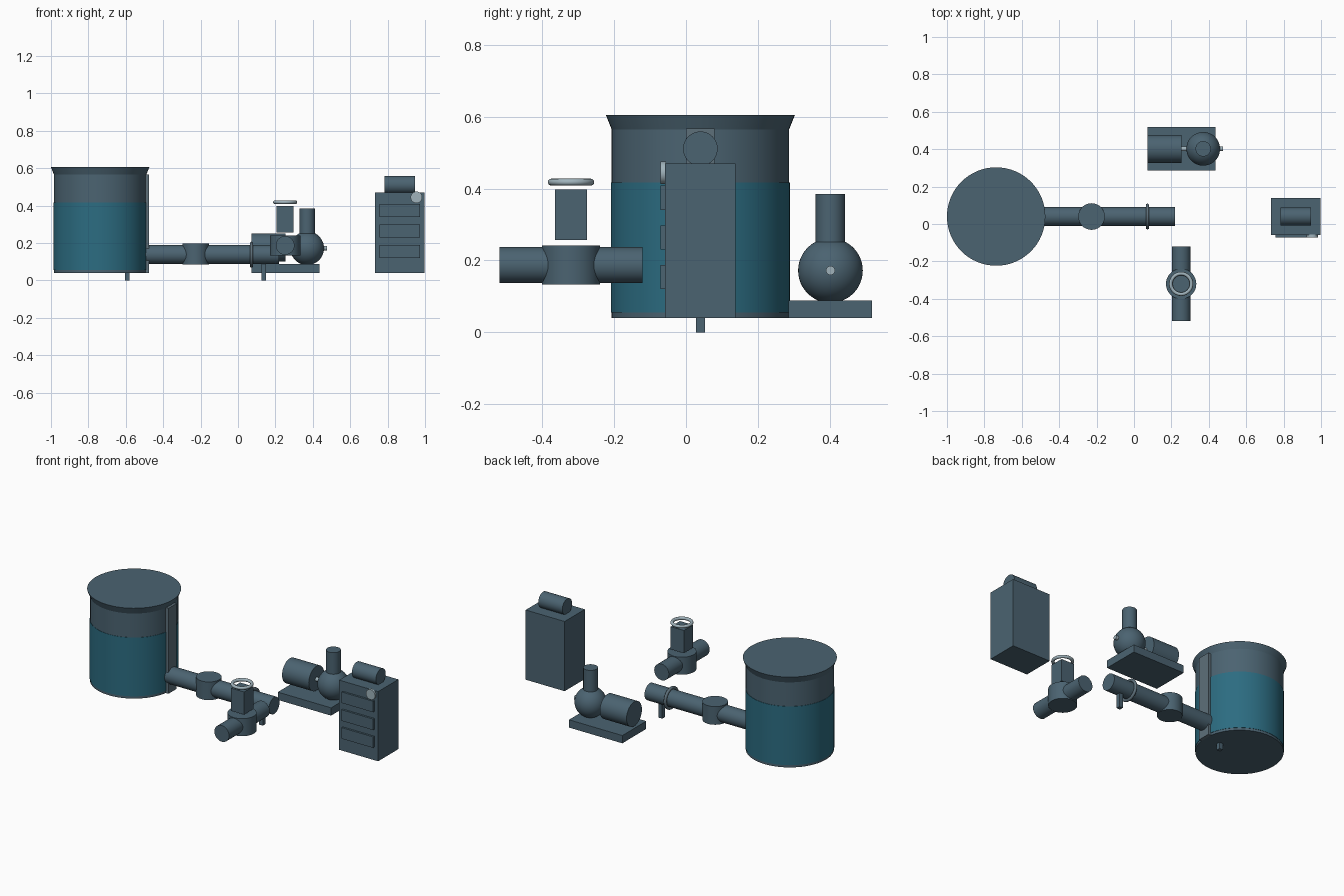
import bpy, math

if "Cube" in bpy.data.objects:
    bpy.data.objects.remove(bpy.data.objects["Cube"])

def material(name, rgb):
    m = bpy.data.materials.new(name)
    m.diffuse_color = (*rgb, 1)
    m.use_nodes = True
    m.node_tree.nodes["Principled BSDF"].inputs["Base Color"].default_value = m.diffuse_color
    return m

SLATE = material("slate", (0.07, 0.125, 0.165))
TEAL = material("teal", (0.025, 0.15, 0.22))
STEEL = material("steel", (0.35, 0.45, 0.5))
TRIM = material("trim", (0.11, 0.16, 0.195))
ROT = {"x": (0, math.pi / 2, 0), "y": (math.pi / 2, 0, 0), "z": (0, 0, 0)}

def finish(name, mat, smooth=True):
    ob = bpy.context.object
    ob.name = name
    ob.data.materials.append(mat)
    if smooth:
        bpy.ops.object.shade_smooth_by_angle(angle=math.radians(35))
    return ob

def box(name, x, y, z, mat=SLATE):
    # x, y, z are (min, max) ranges
    bpy.ops.mesh.primitive_cube_add(size=1, location=[(a + b) / 2 for a, b in (x, y, z)])
    bpy.context.object.scale = [b - a for a, b in (x, y, z)]
    return finish(name, mat, False)

def tube(name, axis, centre, r, length, mat=SLATE, r2=None):
    bpy.ops.mesh.primitive_cone_add(vertices=64, radius1=r, radius2=r if r2 is None else r2,
                                    depth=length, location=centre, rotation=ROT[axis])
    return finish(name, mat)

def ring(name, axis, centre, major, minor, mat):
    bpy.ops.mesh.primitive_torus_add(major_segments=48, minor_segments=12, location=centre,
                                     rotation=ROT[axis], major_radius=major, minor_radius=minor)
    return finish(name, mat)

# Tank with flared lid, liquid band and side strip
TX, Y = -0.737, 0.04
tube("tank_wall", "z", (TX, Y, 0.305), 0.247, 0.53)
tube("tank_liquid_band", "z", (TX, Y, 0.236), 0.249, 0.362, TEAL)
tube("tank_rim", "z", (TX, Y, 0.585), 0.247, 0.04, SLATE, 0.263)
box("tank_side_strip", (-0.495, -0.475), (0.0, 0.08), (0.04, 0.567), TRIM)

# Main pipe with joint, clamps and supports, symmetric about the joint
PX, PZ = -0.227, 0.138
tube("main_pipe", "x", (PX, Y, PZ), 0.051, 0.893)
tube("pipe_joint", "z", (PX, Y, 0.141), 0.071, 0.112)
for side, s in (("left", -1), ("right", 1)):
    ring("pipe_clamp_" + side, "x", (PX + s * 0.299, Y, PZ), 0.06, 0.009, TRIM)
    sx = PX + s * 0.365
    box("pipe_support_" + side, (sx - 0.0125, sx + 0.0125), (Y - 0.0125, Y + 0.0125), (0, 0.1))

# Hand valve
VX, VY = 0.252, -0.32
tube("valve_pipe", "y", (VX, VY, 0.187), 0.05, 0.397)
tube("valve_body", "z", (VX, VY, 0.187), 0.081, 0.108)
box("valve_bonnet", (VX - 0.045, VX + 0.045), (VY - 0.045, VY + 0.045), (0.257, 0.397))
ring("valve_handwheel", "z", (VX, VY, 0.418), 0.055, 0.0095, STEEL)

# Pump on its base plate
UX, UY, UZ = 0.37, 0.402, 0.172
box("pump_base", (0.072, 0.436), (0.285, 0.518), (0.04, 0.088))
bpy.ops.mesh.primitive_uv_sphere_add(segments=48, ring_count=24, radius=0.09, location=(UX, UY, UZ))
finish("pump_casing", SLATE)
tube("pump_outlet", "z", (UX, UY, 0.29), 0.041, 0.19)
tube("pump_motor", "x", (0.163, UY, 0.177), 0.075, 0.182)
tube("pump_shaft", "x", (0.353, UY, UZ), 0.0125, 0.246, STEEL)

# Control cabinet with louvres, knob and top drum
box("cabinet", (0.732, 0.998), (-0.059, 0.138), (0.04, 0.47))
for i in range(3):
    z = 0.374 - i * 0.11
    box(f"cabinet_louvre_{i + 1}", (0.757, 0.972), (-0.071, -0.05), (z - 0.034, z + 0.034))
tube("cabinet_knob", "y", (0.954, -0.0635, 0.444), 0.031, 0.015, STEEL)
tube("cabinet_top_drum", "x", (0.865, Y, 0.511), 0.048, 0.164)
